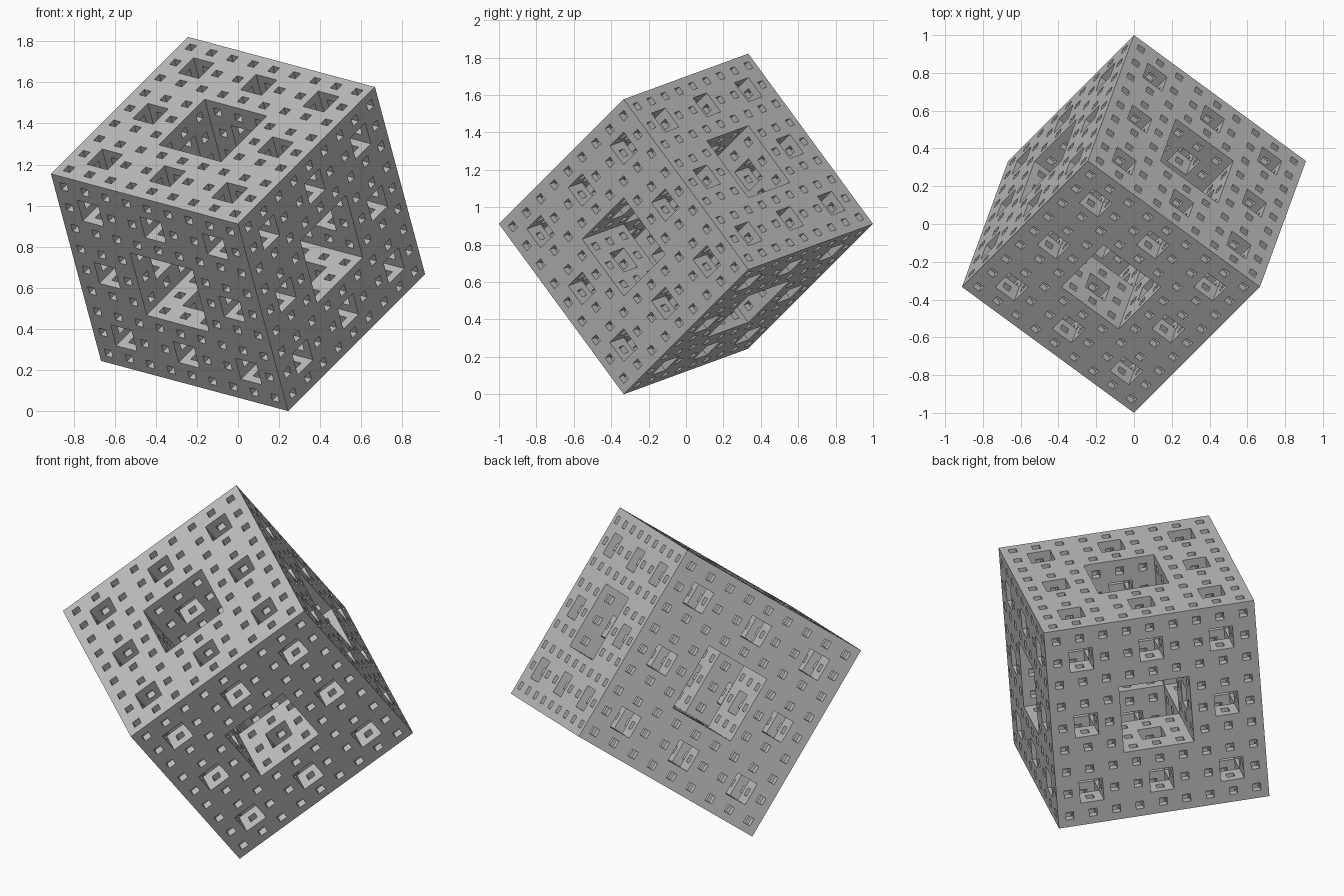
import bpy
import bmesh
from itertools import product
from mathutils import Matrix, Vector

LEVEL = 3
N = 3 ** LEVEL
SIDE = 2 / 3 ** 0.5

default = bpy.data.objects.get("Cube")
if default:
    bpy.data.objects.remove(default, do_unlink=True)

# Single plain grey
grey = bpy.data.materials.new("plain_grey")
grey.use_nodes = True
colour = (0.52, 0.52, 0.52, 1)
grey.diffuse_color = colour
grey.node_tree.nodes["Principled BSDF"].inputs["Base Color"].default_value = colour


def solid(cell):
    """A cell is kept unless two of its base-three digits are central at any level."""
    if min(cell) < 0 or max(cell) >= N:
        return False
    i, j, k = cell
    for _ in range(LEVEL):
        if (i % 3 == 1) + (j % 3 == 1) + (k % 3 == 1) >= 2:
            return False
        i, j, k = i // 3, j // 3, k // 3
    return True


# Cube standing tilted, with one body diagonal running front to back
a = Vector((1, 1, 1)).normalized()
b = Vector((-0.911, 0.6667, 0.244))
b = (b - a * b.dot(a)).normalized()
c = a.cross(b)
turn = Matrix((a, b, c)).transposed()

bm = bmesh.new()
corners = {}


def corner(p):
    if p not in corners:
        local = (Vector(p) / N - Vector((0.5, 0.5, 0.5))) * SIDE
        corners[p] = bm.verts.new(turn @ local)
    return corners[p]


# Outer skin and tunnel walls: one square wherever a solid cell meets a void
cells = {p for p in product(range(N), repeat=3) if solid(p)}
for cell in cells:
    for axis, step in product(range(3), (0, 1)):
        beside = list(cell)
        beside[axis] += 2 * step - 1
        if tuple(beside) in cells:
            continue
        u, v = (axis + 1) % 3, (axis + 2) % 3
        ring = []
        for du, dv in ((0, 0), (1, 0), (1, 1), (0, 1)):
            p = list(cell)
            p[axis] += step
            p[u] += du
            p[v] += dv
            ring.append(corner(tuple(p)))
        bm.faces.new(ring if step else ring[::-1])

# Rest the lowest corner on the ground
lowest = min(v.co.z for v in bm.verts)
bmesh.ops.translate(bm, verts=bm.verts[:], vec=(0, 0, -lowest))

mesh = bpy.data.meshes.new("fractal_sponge_cube")
bm.to_mesh(mesh)
bm.free()
mesh.materials.append(grey)
sponge = bpy.data.objects.new("fractal_sponge_cube", mesh)
bpy.context.collection.objects.link(sponge)
